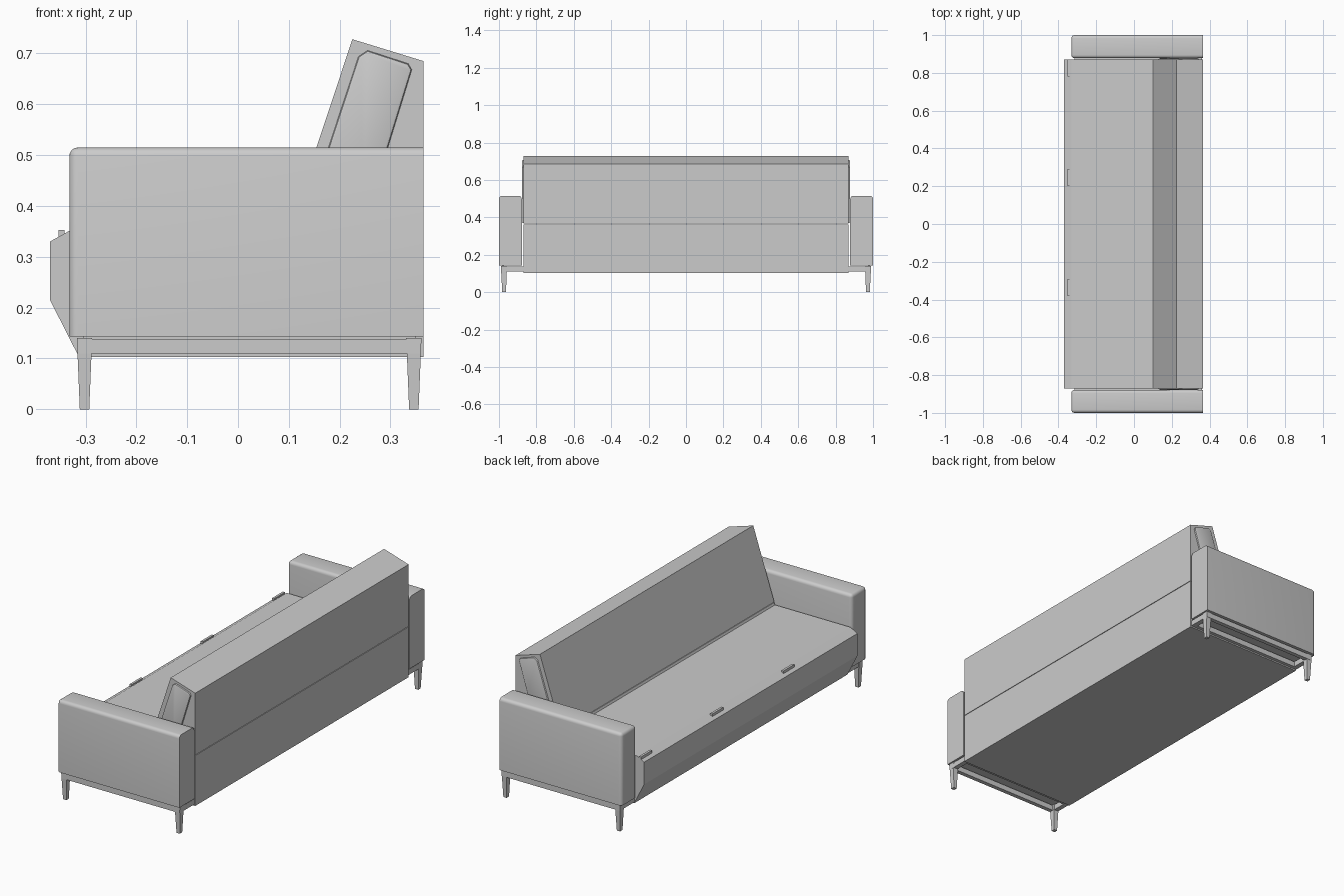
import bpy
import bmesh
from math import radians

cube = bpy.data.objects.get("Cube")
if cube:
    bpy.data.objects.remove(cube, do_unlink=True)

grey = bpy.data.materials.new("light grey")
grey.use_nodes = True
COLOUR = (0.6, 0.6, 0.6, 1)
grey.diffuse_color = COLOUR
grey.node_tree.nodes["Principled BSDF"].inputs["Base Color"].default_value = COLOUR


def finish(name, bm):
    bmesh.ops.recalc_face_normals(bm, faces=bm.faces)
    mesh = bpy.data.meshes.new(name)
    bm.to_mesh(mesh)
    bm.free()
    mesh.materials.append(grey)
    obj = bpy.data.objects.new(name, mesh)
    bpy.context.collection.objects.link(obj)
    return obj


def prism(bm, profile, y0, y1):
    """Extrude an x-z outline along y."""
    base = bm.faces.new([bm.verts.new((x, y0, z)) for x, z in profile])
    out = bmesh.ops.extrude_face_region(bm, geom=[base])
    top = [v for v in out["geom"] if isinstance(v, bmesh.types.BMVert)]
    bmesh.ops.translate(bm, vec=(0, y1 - y0, 0), verts=top)
    return top


def box(bm, x0, x1, y0, y1, z0, z1):
    return prism(bm, [(x0, z0), (x1, z0), (x1, z1), (x0, z1)], y0, y1)


def smooth(obj):
    bpy.ops.object.select_all(action="DESELECT")
    obj.select_set(True)
    bpy.context.view_layer.objects.active = obj
    bpy.ops.object.shade_smooth_by_angle(angle=radians(40))


HALF = 0.87     # half length of the seat between the arms
REAR = 0.365    # plane of the back

# Seat base with its pointed front edge
bm = bmesh.new()
prism(bm, [(-0.313, 0.103), (REAR, 0.103), (REAR, 0.363), (0.105, 0.363),
           (0.1, 0.352), (-0.33, 0.352), (-0.37, 0.33), (-0.37, 0.215)], -HALF, HALF)
finish("seat", bm)

# Leaning backrest, a hair above the seat so that a seam shows
bm = bmesh.new()
prism(bm, [(0.105, 0.366), (REAR, 0.366), (REAR, 0.685), (0.225, 0.728)], -HALF, HALF)
finish("backrest", bm)

# Pull tabs along the front edge of the seat
bm = bmesh.new()
for y in (0.825, 0.245, -0.335):
    box(bm, -0.353, -0.341, y - 0.045, y + 0.045, 0.335, 0.353)
finish("seat_tabs", bm)

for side, s in (("left", 1), ("right", -1)):
    # Padded panel on the end of the backrest
    bm = bmesh.new()
    rim = prism(bm, [(0.13, 0.37), (0.25, 0.37), (0.295, 0.515), (0.342, 0.668),
                     (0.335, 0.68), (0.255, 0.706), (0.237, 0.694)],
                s * (HALF - 0.02), s * (HALF + 0.008))
    edges = {e for v in rim for e in v.link_edges if e.other_vert(v) in rim}
    bmesh.ops.bevel(bm, geom=list(edges), offset=0.006, segments=2,
                    profile=0.5, affect="EDGES")
    smooth(finish("backrest_end_pad_" + side, bm))

    # Upholstered arm, soft everywhere but the rear and underside
    bm = bmesh.new()
    box(bm, -0.332, REAR, s * 0.878, s * 1.0, 0.143, 0.515)
    soft = []
    for e in bm.edges:
        mid = (e.verts[0].co + e.verts[1].co) / 2
        if mid.x < REAR - 0.01 and mid.z > 0.15:
            soft.append(e)
    bmesh.ops.bevel(bm, geom=soft, offset=0.017, segments=4,
                    profile=0.5, affect="EDGES")
    smooth(finish("arm_" + side, bm))

    # Open rectangular frame below the arm
    bm = bmesh.new()
    for y0, y1 in ((0.868, 0.888), (0.968, 0.99)):
        box(bm, -0.315, 0.36, s * y0, s * y1, 0.11, 0.138)
    for x0, x1 in ((-0.315, -0.29), (0.335, 0.36)):
        box(bm, x0, x1, s * 0.888, s * 0.968, 0.11, 0.138)
    # Narrow block joining frame and arm
    box(bm, -0.305, 0.35, s * 0.974, s * 0.984, 0.138, 0.145)
    finish("arm_frame_" + side, bm)

    # Tapered legs under the outer corners
    for end, x in (("front", -0.302), ("rear", 0.346)):
        bm = bmesh.new()
        foot = box(bm, x - 0.015, x + 0.015, s * 0.957, s * 0.99, 0, 0.14)
        for v in bm.verts:
            if v.co.z < 0.01:
                v.co.x = x + (v.co.x - x) * 0.62
                v.co.y = s * 0.971 + (v.co.y - s * 0.971) * 0.6
        finish("leg_" + end + "_" + side, bm)
